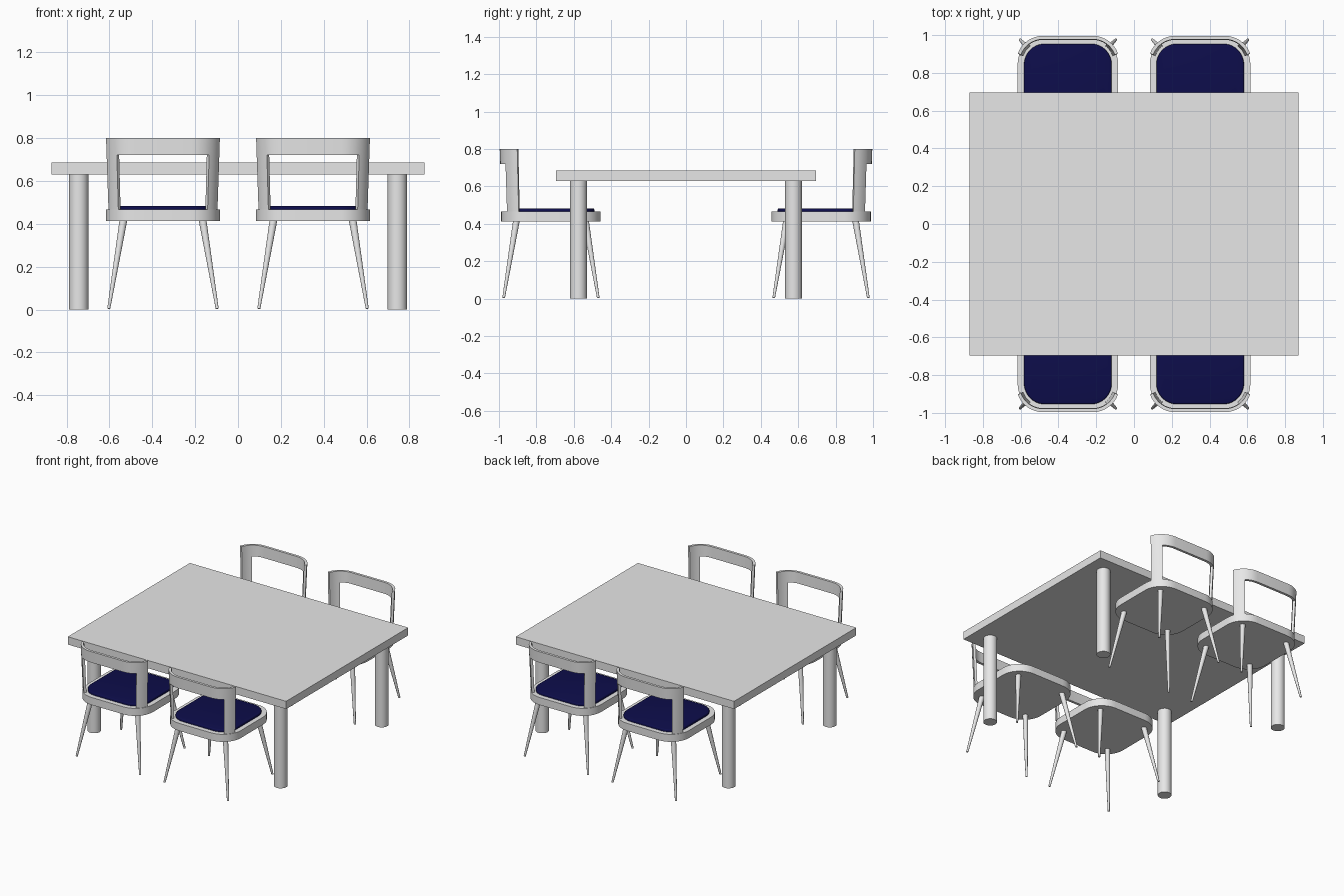
import bpy, bmesh, math
from mathutils import Vector, Matrix

if "Cube" in bpy.data.objects:
    bpy.data.objects.remove(bpy.data.objects["Cube"])


def material(name, rgb):
    m = bpy.data.materials.new(name)
    m.diffuse_color = (*rgb, 1)
    m.use_nodes = True
    m.node_tree.nodes["Principled BSDF"].inputs["Base Color"].default_value = m.diffuse_color
    return m


GREY = material("light grey", (0.8, 0.8, 0.8))
NAVY = material("navy fabric", (0.004, 0.004, 0.07))


def add(name, bm, mat, smooth=True):
    bmesh.ops.recalc_face_normals(bm, faces=bm.faces)
    me = bpy.data.meshes.new(name)
    bm.to_mesh(me)
    bm.free()
    me.materials.append(mat)
    ob = bpy.data.objects.new(name, me)
    bpy.context.collection.objects.link(ob)
    if smooth:
        bpy.ops.object.select_all(action='DESELECT')
        bpy.context.view_layer.objects.active = ob
        ob.select_set(True)
        bpy.ops.object.shade_smooth_by_angle(angle=math.radians(35))
    return ob


def rod(name, bottom, top, r1, r2, place=Matrix(), sides=32):
    """Round, optionally tapered bar between two points."""
    bottom, top = Vector(bottom), Vector(top)
    axis = top - bottom
    bm = bmesh.new()
    bmesh.ops.create_cone(bm, cap_ends=True, segments=sides, radius1=r1, radius2=r2, depth=axis.length)
    turn = axis.to_track_quat('Z', 'Y').to_matrix().to_4x4()
    bm.transform(place @ Matrix.Translation((bottom + top) / 2) @ turn)
    return add(name, bm, GREY)


def rounded_slab(name, half, radius, z0, z1, mat, place, soften=0.0):
    """Square slab with rounded corners."""
    bm = bmesh.new()
    verts = []
    for q, (sx, sy) in enumerate([(1, 1), (-1, 1), (-1, -1), (1, -1)]):
        for i in range(11):
            a = math.radians(90 * q + 9 * i)
            c = half - radius
            verts.append(bm.verts.new((sx * c + radius * math.cos(a), sy * c + radius * math.sin(a), z0)))
    face = bm.faces.new(verts)
    ext = bmesh.ops.extrude_face_region(bm, geom=[face])["geom"]
    top = [v for v in ext if isinstance(v, bmesh.types.BMVert)]
    bmesh.ops.translate(bm, verts=top, vec=(0, 0, z1 - z0))
    if soften:
        edges = [e for e in bm.edges if all(v.co.z > z1 - 1e-5 for v in e.verts)]
        bmesh.ops.bevel(bm, geom=edges, offset=soften, segments=3, profile=0.5, affect='EDGES')
    bm.transform(place)
    return add(name, bm, mat)


def backrest(name, place):
    """Curved strip around the back of the seat with a window cut out."""
    half, r, thick = 0.27, 0.14, 0.018
    angles = [0, 9, 18, 28, 37, 45, 53, 61, 70]
    right = [(math.sin(math.radians(a)), math.cos(math.radians(a))) for a in angles]
    normals = [(-x, y) for x, y in reversed(right)] + right
    levels = [(0.45, 0.97), (0.72, 1.005), (0.80, 1.015)]
    bm = bmesh.new()
    grid = []
    for z, s in levels:
        row = []
        for nx, ny in normals:
            cx = math.copysign(half - r, nx) if nx else 0
            row.append([nx, ny, z, s])
        for i, p in enumerate(row):
            side = -1 if i < len(angles) else 1
            pts = []
            for rad in (r, r - thick):
                pts.append(bm.verts.new((s * (side * (half - r) + rad * p[0]),
                                         s * (half - r + rad * p[1]), z)))
            row[i] = pts
        grid.append(row)
    n = len(normals)
    post = 4  # columns from each end that reach down to the seat

    def solid(k, i):
        return 0 <= i < n - 1 and 0 <= k < 2 and (k == 1 or i < post or i >= n - 1 - post)

    for k in range(2):
        for i in range(n - 1):
            if not solid(k, i):
                continue
            a, b, c, d = grid[k][i], grid[k][i + 1], grid[k + 1][i + 1], grid[k + 1][i]
            bm.faces.new([a[0], b[0], c[0], d[0]])
            bm.faces.new([d[1], c[1], b[1], a[1]])
            # close the rim wherever the neighbouring cell is open
            for (p, q), nb in (((a, b), (k - 1, i)), ((b, c), (k, i + 1)),
                               ((c, d), (k + 1, i)), ((d, a), (k, i - 1))):
                if not solid(*nb):
                    bm.faces.new([p[0], p[1], q[1], q[0]])
    loose = [v for v in bm.verts if not v.link_faces]
    bmesh.ops.delete(bm, geom=loose, context='VERTS')
    bm.transform(place)
    return add(name, bm, GREY)


# Table top and legs
bm = bmesh.new()
bmesh.ops.create_cube(bm, size=1)
bm.transform(Matrix.Translation((0, 0, 0.658)) @ Matrix.Diagonal((1.74, 1.39, 0.056, 1)))
add("table_top", bm, GREY, smooth=False)
for x in (-0.743, 0.743):
    for y in (-0.575, 0.575):
        rod("table_leg", (x, y, 0), (x, y, 0.635), 0.045, 0.045)

# Four chairs, backs facing away from the table
for x in (-0.35, 0.35):
    for side in (-1, 1):
        place = Matrix.Translation((x, side * 0.722, 0))
        if side < 0:
            place = place @ Matrix.Rotation(math.pi, 4, 'Z')
        rounded_slab("chair_seat", 0.266, 0.14, 0.412, 0.466, GREY, place)
        rounded_slab("seat_cushion", 0.232, 0.11, 0.46, 0.483, NAVY, place, soften=0.008)
        backrest("chair_back", place)
        for lx in (-1, 1):
            for ly in (-1, 1):
                rod("chair_leg", (lx * 0.253, ly * 0.253, 0.004), (lx * 0.185, ly * 0.185, 0.415),
                    0.007, 0.018, place, 20)
